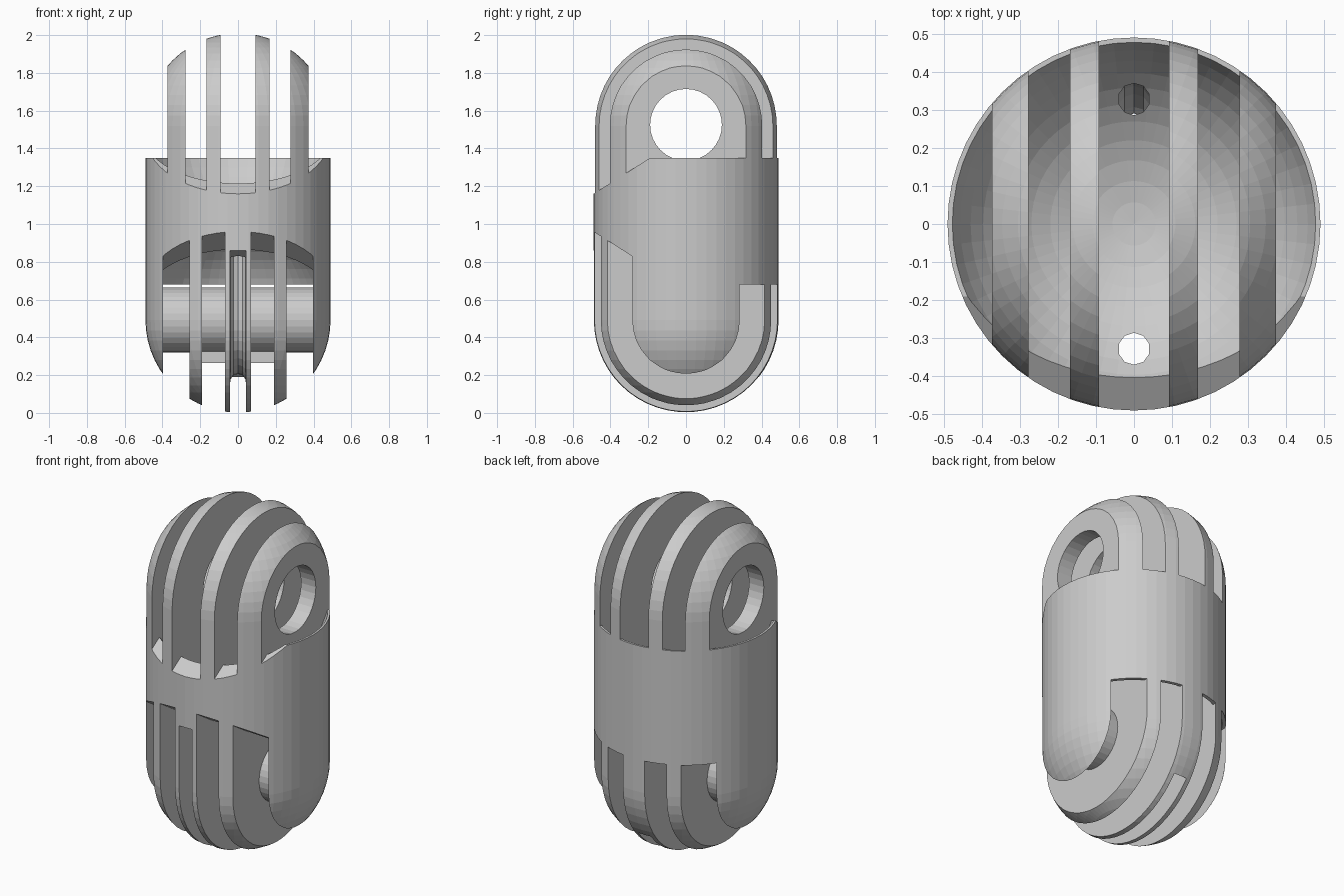
import bpy, bmesh
from math import sin, cos, pi, radians

if "Cube" in bpy.data.objects:
    bpy.data.objects.remove(bpy.data.objects["Cube"])

R = 0.49            # capsule radius
LOW, TOP = 0.492, 1.52   # lower pin axis and upper eye axis heights


def make(name, verts, faces):
    me = bpy.data.meshes.new(name)
    bm = bmesh.new()
    vs = [bm.verts.new(v) for v in verts]
    for f in faces:
        bm.faces.new([vs[i] for i in f])
    bmesh.ops.recalc_face_normals(bm, faces=bm.faces)
    bm.to_mesh(me)
    bm.free()
    ob = bpy.data.objects.new(name, me)
    bpy.context.collection.objects.link(ob)
    return ob


def loft(name, rings):
    n = len(rings[0])
    verts = [v for ring in rings for v in ring]
    faces = [(k*n + i, k*n + (i+1) % n, (k+1)*n + (i+1) % n, (k+1)*n + i)
             for k in range(len(rings) - 1) for i in range(n)]
    faces += [tuple(range(n)), tuple(range(len(verts) - n, len(verts)))]
    return make(name, verts, faces)


def prism(name, profile, x0, x1):
    """Extrude a (y, z) outline along x."""
    return loft(name, [[(x, y, z) for y, z in profile] for x in (x0, x1)])


def rod(name, z, r, x0, x1, n=32):
    return prism(name, [(r*cos(2*pi*i/n), z + r*sin(2*pi*i/n)) for i in range(n)], x0, x1)


def rounded(name, r, z0, z1, n=56, m=14):
    """Capsule (or ball when z0 == z1) around the z axis."""
    prof = [(r*cos(a), z0 + r*sin(a)) for a in [-pi/2*(1 - i/m) for i in range(m + 1)]]
    up = [(r*cos(a), z1 + r*sin(a)) for a in [pi/2*i/m for i in range(m + 1)]]
    prof += up[1:] if z0 == z1 else up
    prof = prof[1:-1]
    rings = [[(q*cos(2*pi*i/n), q*sin(2*pi*i/n), z) for i in range(n)] for q, z in prof]
    ob = loft(name, rings)
    # pull the pole caps out to points
    bm = bmesh.new()
    bm.from_mesh(ob.data)
    caps = [f for f in bm.faces if len(f.verts) == n]
    for f in caps:
        s = 1 if f.calc_center_median().z > z1 else -1
        v = bmesh.ops.poke(bm, faces=[f])['verts'][0]
        v.co.z = z1 + r if s > 0 else z0 - r
    bm.to_mesh(ob.data)
    bm.free()
    return ob


def combine(target, tool, op):
    mod = target.modifiers.new(op, 'BOOLEAN')
    mod.operation, mod.solver, mod.object = op, 'EXACT', tool
    bpy.context.view_layer.objects.active = target
    bpy.ops.object.modifier_apply(modifier=mod.name)
    bpy.data.objects.remove(tool)


def boxes(name, spans, z0, z1):
    """Slabs between x limits, as one mesh."""
    verts, faces = [], []
    for a, b in spans:
        k = len(verts)
        verts += [(x, y, z) for x in (a, b) for y in (-0.58, 0.58) for z in (z0, z1)]
        faces += [tuple(k + i for i in f) for f in
                  ((0, 1, 3, 2), (4, 6, 7, 5), (0, 4, 5, 1), (2, 3, 7, 6), (0, 2, 6, 4), (1, 5, 7, 3))]
    return make(name, verts, faces)


def mirrored(spans):
    return [(-b, -a) for a, b in spans] + list(spans)


body = rounded("link_body", R, LOW, TOP)

# Upper slots: bowl-shaped floors with a sloped front lip
top_room = prism("top_room", [(-0.6, 1.09), (-0.19, 1.35), (0.7, 1.35), (0.7, 2.2), (-0.6, 2.2)], -0.7, 0.7)
combine(top_room, rounded("top_bowl", 0.507, TOP, TOP), 'UNION')
slots = boxes("top_slots", mirrored([(0.168, 0.277), (0.373, 0.6)]) + [(-0.092, 0.092)], 0.9, 2.1)
combine(slots, top_room, 'INTERSECT')
combine(body, slots, 'DIFFERENCE')

# Lower slots: bowl-shaped ceilings with a sloped front lip
low_room = prism("low_room", [(-0.6, 1.03), (-0.05, 0.68), (0.7, 0.68), (0.7, -0.2), (-0.6, -0.2)], -0.7, 0.7)
combine(low_room, rounded("low_bowl", 0.507, LOW, LOW), 'UNION')
slots = boxes("low_slots", mirrored([(0.07, 0.19), (0.258, 0.398)]), -0.1, 1.1)
combine(slots, low_room, 'INTERSECT')
combine(body, slots, 'DIFFERENCE')

# Eye through the upper fins
combine(body, rod("eye", TOP + 0.005, 0.19, -0.38, 0.38), 'DIFFERENCE')

# Pin through the lower fins, with a small rib beneath
combine(body, rod("pin", LOW, 0.173, -0.43, 0.43), 'UNION')
combine(body, prism("pin_rib", [(-0.04, 0.265), (0.04, 0.265), (0.04, 0.4), (-0.04, 0.4)], -0.22, 0.22), 'UNION')

# Cord channel: two upright holes joined by a U under the pin
C = 0.328
path = [(-C, 1.5, pi)] + [(C*cos(a), LOW + C*sin(a), a) for a in [pi + pi*i/16 for i in range(17)]] + [(C, 1.5, 0)]
channel = loft("cord_channel", [
    [(0.042*sin(t), y + 0.042*cos(t)*cos(a), z + 0.042*cos(t)*sin(a))
     for t in [2*pi*i/10 for i in range(10)]] for y, z, a in path])
combine(body, channel, 'DIFFERENCE')

# Open groove from the channel to the front and underside
end = radians(-38)
arc = [(C*cos(a), LOW + C*sin(a)) for a in [-pi + (pi + end)*i/14 for i in range(15)]]
groove = prism("cord_groove", [(-C, 0.82)] + arc + [
    (0.7*cos(end), LOW + 0.7*sin(end)), (0.6, -0.2), (-0.6, -0.2), (-0.6, 0.87), (-0.49, 0.86)], -0.0415, 0.0415)
combine(body, groove, 'DIFFERENCE')
